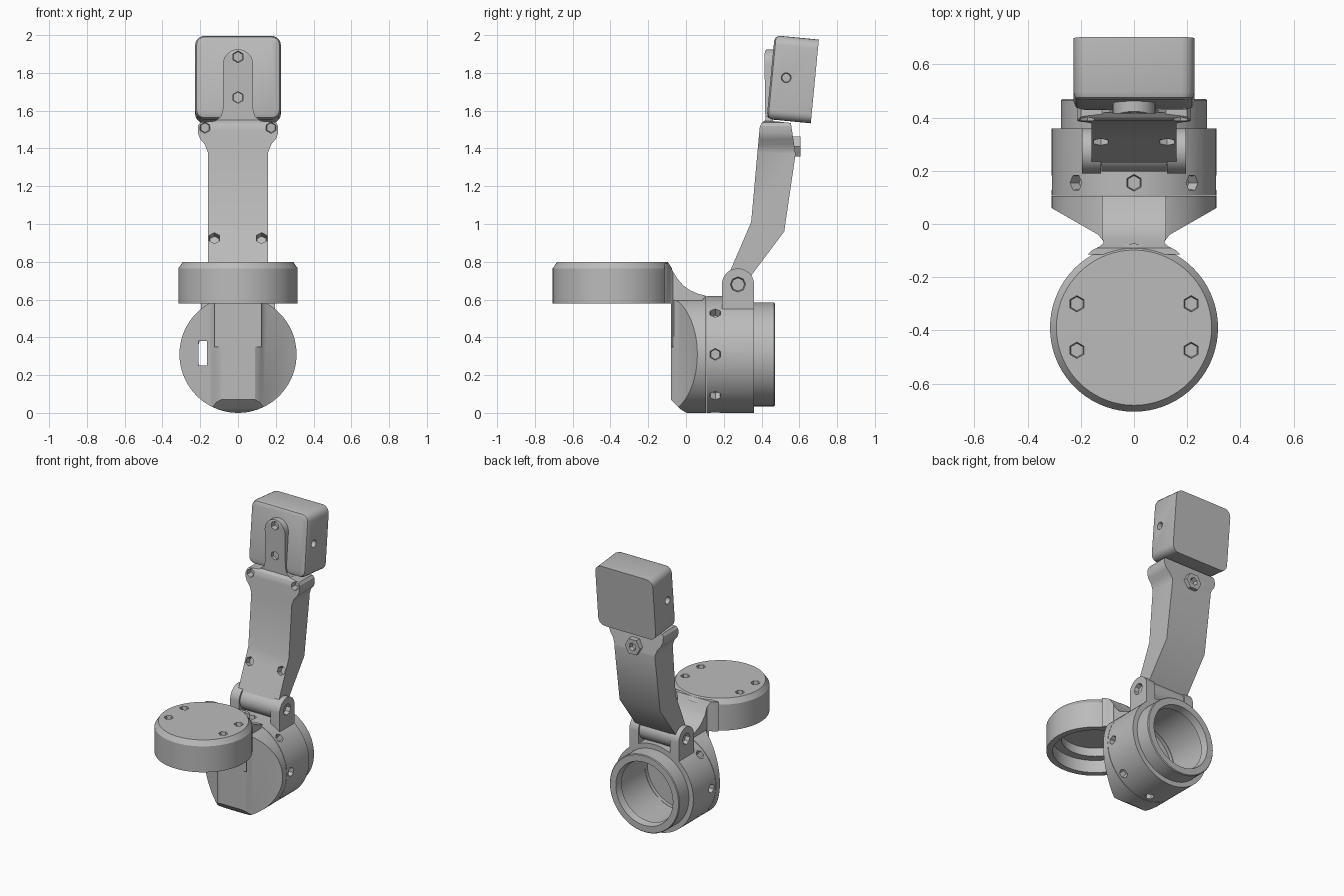
import bpy, bmesh, math
from mathutils import Matrix, Vector

if "Cube" in bpy.data.objects:
    bpy.data.objects.remove(bpy.data.objects["Cube"], do_unlink=True)

grey = bpy.data.materials.new("plain grey")
grey.use_nodes = True
GREY = (0.5, 0.5, 0.5, 1)
grey.diffuse_color = GREY
grey.node_tree.nodes["Principled BSDF"].inputs["Base Color"].default_value = GREY


def make(name, bm):
    bmesh.ops.recalc_face_normals(bm, faces=bm.faces)
    mesh = bpy.data.meshes.new(name)
    bm.to_mesh(mesh)
    bm.free()
    mesh.materials.append(grey)
    obj = bpy.data.objects.new(name, mesh)
    bpy.context.collection.objects.link(obj)
    return obj


def prism(name, outline, axis, lo, hi):
    """Extrude a 2D outline along one axis."""
    place = {"x": lambda a, b, t: (t, a, b),
             "y": lambda a, b, t: (a, t, b),
             "z": lambda a, b, t: (a, b, t)}[axis]
    bm = bmesh.new()
    ends = [[bm.verts.new(place(a, b, t)) for a, b in outline] for t in (lo, hi)]
    bm.faces.new(ends[0])
    bm.faces.new(ends[1])
    for i in range(len(outline)):
        j = (i + 1) % len(outline)
        bm.faces.new((ends[0][i], ends[0][j], ends[1][j], ends[1][i]))
    return make(name, bm)


def lathe(name, profile, matrix, steps=72):
    """Revolve a closed (radius, height) profile around local z."""
    bm = bmesh.new()
    rings = []
    for s in range(steps):
        a = 2 * math.pi * s / steps
        rings.append([bm.verts.new((r * math.cos(a), r * math.sin(a), h)) for r, h in profile])
    for s in range(steps):
        p, q = rings[s], rings[(s + 1) % steps]
        for i in range(len(profile)):
            j = (i + 1) % len(profile)
            if profile[i][0] or profile[j][0]:
                bm.faces.new((p[i], q[i], q[j], p[j]))
    bmesh.ops.remove_doubles(bm, verts=bm.verts, dist=1e-5)
    bm.transform(matrix)
    return make(name, bm)


def boolean(obj, tool, operation="DIFFERENCE"):
    mod = obj.modifiers.new("boolean", "BOOLEAN")
    mod.operation, mod.solver, mod.object = operation, "EXACT", tool
    bpy.context.view_layer.objects.active = obj
    bpy.ops.object.modifier_apply(modifier=mod.name)
    bpy.data.objects.remove(tool, do_unlink=True)


def drill(obj, point, direction, radius, depth, sides=6):
    """Cut a screw socket of a given depth into a surface."""
    turn = Vector(direction).to_track_quat("Z", "Y").to_matrix().to_4x4()
    bm = bmesh.new()
    bmesh.ops.create_cone(bm, cap_ends=True, segments=sides, radius1=radius * 0.75,
                          radius2=radius, depth=depth * 2,
                          matrix=Matrix.Translation(point) @ turn)
    boolean(obj, make("cutter", bm))


def arc(cx, cy, r, start, end, steps):
    angles = [math.radians(start + (end - start) * i / steps) for i in range(steps + 1)]
    return [(cx + r * math.cos(a), cy + r * math.sin(a)) for a in angles]


def mirrored(half):
    """Close a right-hand outline with its mirror image."""
    return half + [(-a, b) for a, b in reversed(half)]


def finish(obj):
    bpy.ops.object.select_all(action="DESELECT")
    obj.select_set(True)
    bpy.context.view_layer.objects.active = obj
    bpy.ops.object.shade_smooth_by_angle(angle=math.radians(30))


R = 0.31                                    # radius and centre height of the drum
ALONG_Y = Matrix.Translation((0, 0, R)) @ Matrix.Rotation(-math.pi / 2, 4, "X")

# Round mounting disc, hollow underneath
disc = lathe("mounting_disc",
             [(0, .73), (.22, .73), (.22, .67), (.275, .67), (.275, .58),
              (.316, .58), (.316, .765), (.292, .8), (0, .8)],
             Matrix.Translation((0, -.39, 0)))
for side in (-1, 1):
    for y in (-.30, -.475):
        drill(disc, (side * .215, y, .8), (0, 0, 1), .035, .03)
finish(disc)

# Front cap of the drum: cylinder trimmed to a tapered, chamfered nose
cap = lathe("drum_cap", [(0, -.08), (R, -.08), (R, .105), (0, .105)], ALONG_Y)
nose = mirrored([(R + .02, .2), (R + .02, .06), (R, .06), (.135, -.04), (.115, -.065), (.09, -.08)])
boolean(cap, prism("nose_trim", nose, "z", -.1, .8), "INTERSECT")
boolean(cap, prism("chin_trim", [(.2, -.1), (.02, -.01), (-.03, .02), (-.08, .07), (-.08, .8), (.2, .8)],
                   "x", -.5, .5), "INTERSECT")
boolean(cap, lathe("bore", [(0, .08), (.25, .08), (.25, .3), (0, .3)], ALONG_Y))
boolean(cap, prism("slot", [(-.21, .25), (-.165, .25), (-.165, .38), (-.21, .38)], "y", -.3, .3))
finish(cap)

# Curved neck between the cap and the disc
neck = prism("neck", [(-.08, .35), (-.08, .58), (-.115, .58), (-.115, .79), (-.09, .79),
                      (-.07, .75), (-.045, .71), (-.015, .675), (.02, .65), (.06, .632),
                      (.105, .62), (.075, .58), (.06, .35)], "x", -.4, .4)
boolean(neck, prism("waist", mirrored([(.12, .2), (.12, -.05), (.115, -.07), (.13, -.085),
                                       (.16, -.1), (.19, -.13)]), "z", 0, 1), "INTERSECT")
finish(neck)

# Drum body with a stepped rear collar and open bore
drum = lathe("drum_body", [(.25, .108), (R, .108), (R, .36), (.275, .36), (.275, .465),
                           (.27, .47), (.225, .47), (.215, .42), (.25, .40)], ALONG_Y)
for k in range(8):
    a = k * math.pi / 4
    d = Vector((math.cos(a), 0, math.sin(a)))
    drill(drum, Vector((0, .155, R)) + d * R, d, .036, .045)
finish(drum)

# Hinge: two lugs with bolt sockets and a barrel between them
HY, HZ = .275, .68
for side, label in ((-1, "right"), (1, "left")):
    lug = prism("hinge_lug_" + label,
                arc(HY, HZ, .085, 0, 180, 20) + [(HY - .085, .54), (HY + .085, .54)],
                "x", side * .125, side * .195)
    drill(lug, (side * .195, HY, HZ), (side, 0, 0), .046, .03, 8)
    finish(lug)
finish(prism("hinge_barrel", arc(HY, HZ, .078, 0, 350, 35), "x", -.122, .122))

# Bent arm ending in ears and a round-topped tongue
arm = prism("arm", [(.22, .72), (.345, 1.01), (.39, 1.51), (.40, 1.535), (.42, 1.55),
                    (.415, 1.90), (.425, 1.93), (.48, 1.93), (.46, 1.545), (.555, 1.535),
                    (.565, 1.47), (.58, 1.37), (.52, .96), (.34, .72)], "x", -.4, .4)
front = mirrored([(.16, .6), (.16, 1.38), (.175, 1.42), (.20, 1.45), (.212, 1.48), (.212, 1.52),
                  (.20, 1.538), (.12, 1.545), (.09, 1.57), (.08, 1.61)] + arc(0, 1.845, .08, 0, 85, 8))
boolean(arm, prism("arm_outline", front, "y", 0, 1), "INTERSECT")
for side in (-1, 1):
    drill(arm, (side * .125, .31, .925), (0, -1, .4), .036, .04)
    drill(arm, (side * .175, .39, 1.51), (0, -1, 0), .034, .04)
for z in (1.67, 1.885):
    drill(arm, (0, .416, z), (0, -1, 0), .036, .035)
finish(arm)

# Hex nut on the back of the arm
nut = prism("back_nut", arc(0, 1.41, .06, 0, 300, 5), "y", .54, .605)
drill(nut, (0, .605, 1.41), (0, 1, 0), .032, .03)
finish(nut)

# Tilted head box: rounded corners, softened front rim, side sockets
W, H, D, C = .227, .2225, .1175, .05
corners = [(W - C, H - C, 0), (C - W, H - C, 90), (C - W, C - H, 180), (W - C, C - H, 270)]
outline = [p for x, z, a in corners for p in arc(x, z, C, a, a + 90, 5)]
head = prism("head_box", outline, "y", -D, D)
bm = bmesh.new()
bm.from_mesh(head.data)
rim = [e for e in bm.edges if all(v.co.y < 0 for v in e.verts)]
bmesh.ops.bevel(bm, geom=rim, offset=.028, segments=2, profile=.5, affect="EDGES")
bm.to_mesh(head.data)
bm.free()
for side in (-1, 1):
    drill(head, (side * W, -.035, .005), (side, 0, 0), .03, .03, 12)
head.data.transform(Matrix.Translation((0, .565, 1.766)) @ Matrix.Rotation(math.radians(-5.5), 4, "X"))
finish(head)
